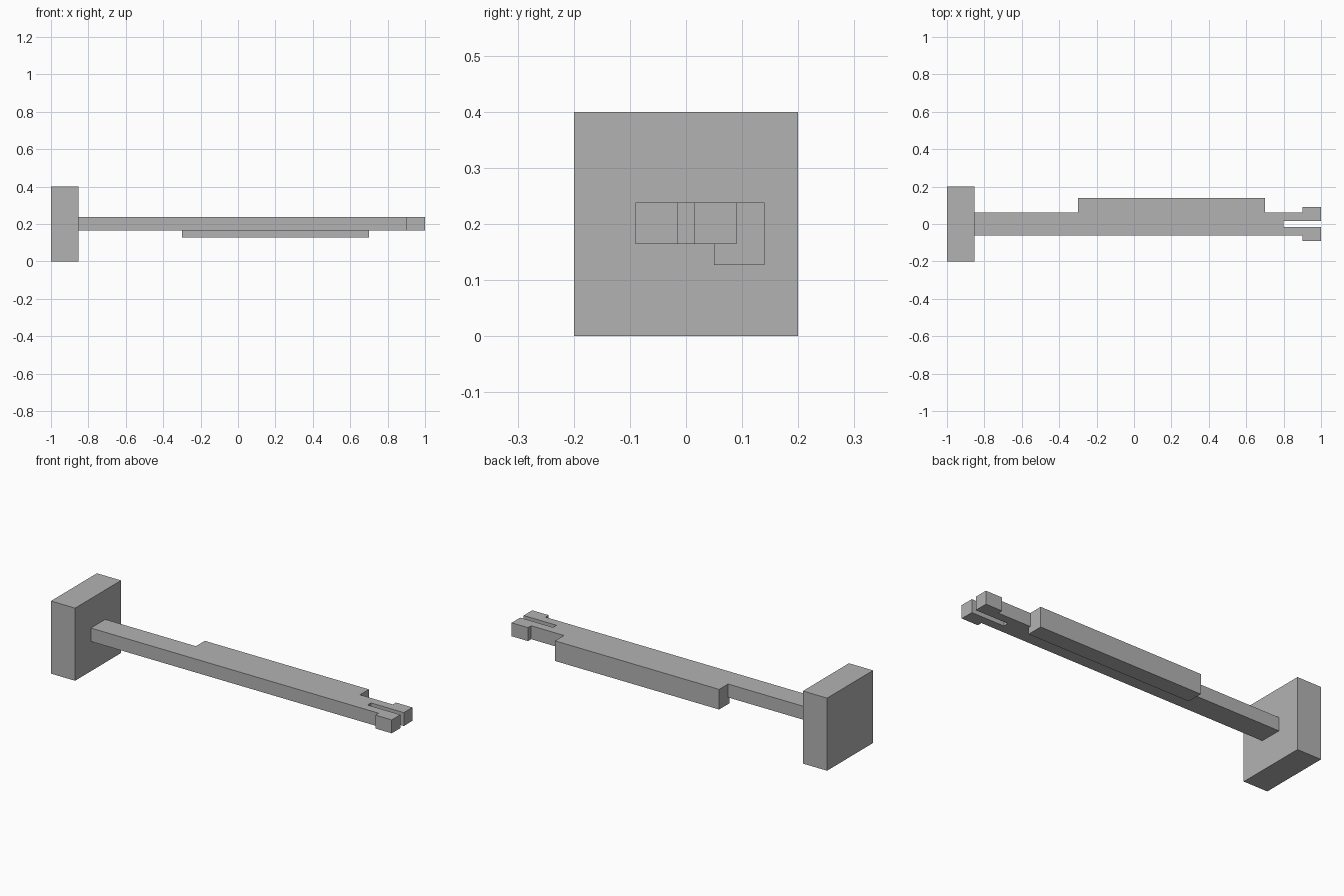
import bpy
import bmesh

cube = bpy.data.objects.get("Cube")
if cube:
    bpy.data.objects.remove(cube, do_unlink=True)

# Single flat grey
GREY = (0.45, 0.45, 0.45, 1.0)
grey = bpy.data.materials.new("plain grey")
grey.use_nodes = True
grey.diffuse_color = GREY
grey.node_tree.nodes["Principled BSDF"].inputs["Base Color"].default_value = GREY


def prism(name, outline, z0, z1):
    """Extrude a flat outline in x, y from z0 up to z1."""
    bm = bmesh.new()
    face = bm.faces.new([bm.verts.new((x, y, z0)) for x, y in outline])
    top = bmesh.ops.extrude_face_region(bm, geom=[face])["geom"]
    verts = [v for v in top if isinstance(v, bmesh.types.BMVert)]
    bmesh.ops.translate(bm, verts=verts, vec=(0, 0, z1 - z0))
    bmesh.ops.recalc_face_normals(bm, faces=bm.faces)
    mesh = bpy.data.meshes.new(name)
    bm.to_mesh(mesh)
    bm.free()
    mesh.materials.append(grey)
    obj = bpy.data.objects.new(name, mesh)
    bpy.context.collection.objects.link(obj)
    return obj


def box(name, x0, x1, y0, y1, z0, z1):
    return prism(name, [(x0, y0), (x1, y0), (x1, y1), (x0, y1)], z0, z1)


SHAFT_BOTTOM, SHAFT_TOP = 0.164, 0.238

# Square head plate
box("head_plate", -1, -0.853, -0.2, 0.2, 0, 0.4)

# Shaft with a slotted tip and a hook on each prong, mirrored about y = 0
half = [(-0.853, 0.0625), (0.9, 0.0625), (0.9, 0.09),
        (1, 0.09), (1, 0.015), (0.8, 0.015)]
mirrored = [(x, -y) for x, y in reversed(half)]
prism("shaft_with_split_tip", half + mirrored, SHAFT_BOTTOM, SHAFT_TOP)

# Side key: flange flush with the shaft top, and a lip hanging below it
flange = box("key_flange", -0.3, 0.7, 0.0625, 0.14, SHAFT_BOTTOM, SHAFT_TOP)
lip = box("key_lip", -0.3, 0.7, 0.05, 0.14, 0.127, SHAFT_BOTTOM)
